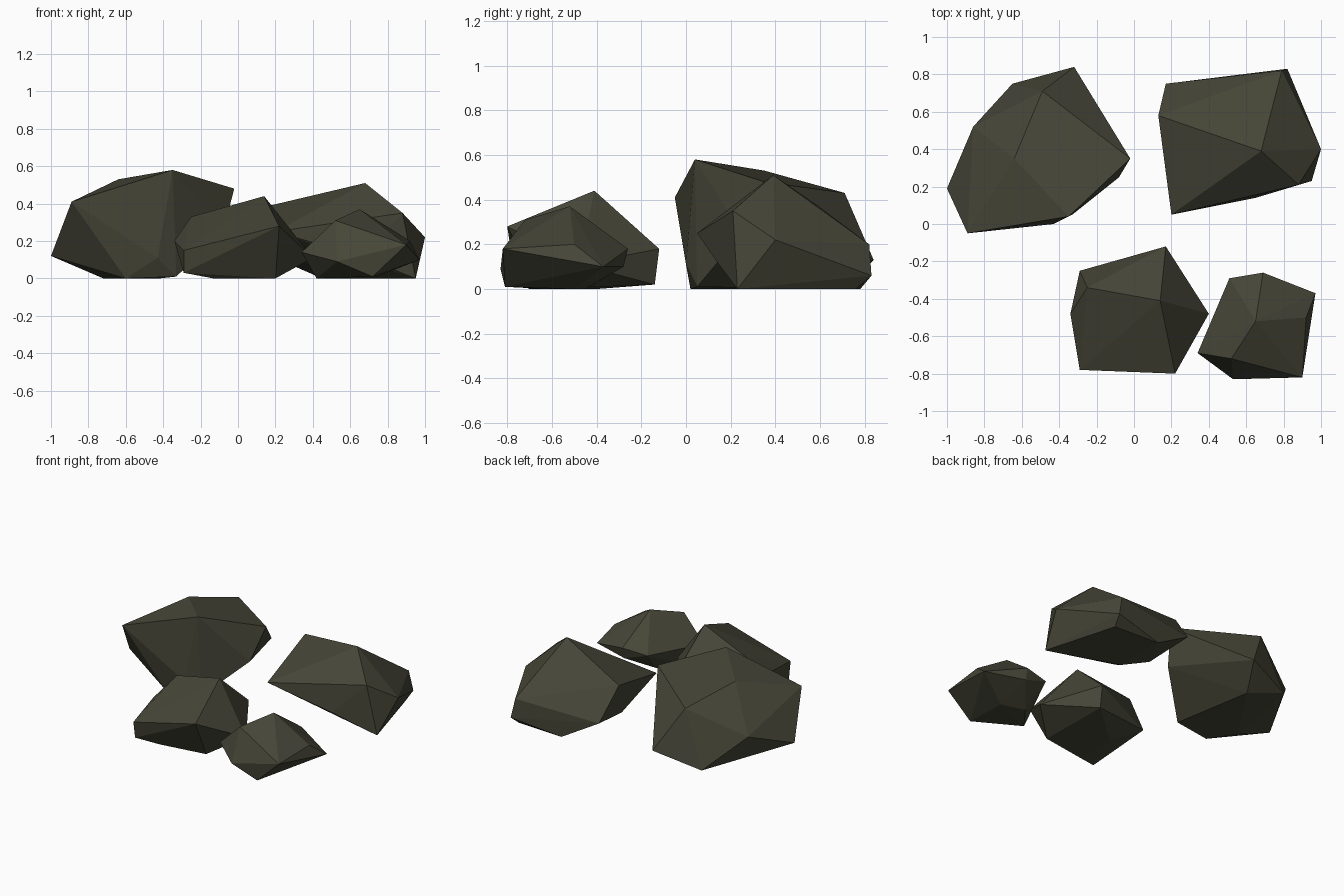
import bpy, bmesh

stone = bpy.data.materials.new("dark_olive_stone")
stone.diffuse_color = (0.06, 0.06, 0.039, 1)


def rock(name, corners):
    """Flat-faced boulder: convex hull around its corner points."""
    bm = bmesh.new()
    for c in corners:
        bm.verts.new(c)
    hull = bmesh.ops.convex_hull(bm, input=bm.verts[:])
    spare = {g for g in hull["geom_interior"] + hull["geom_unused"]
             if isinstance(g, bmesh.types.BMVert)}
    bmesh.ops.delete(bm, geom=list(spare), context='VERTS')
    bmesh.ops.recalc_face_normals(bm, faces=bm.faces[:])
    mesh = bpy.data.meshes.new(name)
    bm.to_mesh(mesh)
    bm.free()
    mesh.materials.append(stone)
    bpy.context.collection.objects.link(bpy.data.objects.new(name, mesh))


# Largest boulder, back left: crown, waist, then base
rock("large_rock", [
    (-0.35, 0.04, 0.58), (-0.64, 0.35, 0.53), (-0.02, 0.35, 0.48),
    (-0.49, 0.71, 0.43), (-0.89, -0.05, 0.41),
    (-0.86, 0.52, 0.25), (-0.08, 0.25, 0.25), (-1.0, 0.19, 0.12),
    (-0.32, 0.84, 0.13), (-0.43, 0.0, 0.11),
    (-0.65, 0.75, 0.04), (-0.60, 0.02, 0.0), (-0.33, 0.05, 0.01),
    (-0.72, 0.2, 0.0), (-0.42, 0.65, 0.0)])

# Wedge boulder, back right
rock("wedge_rock", [
    (0.68, 0.39, 0.51), (0.13, 0.58, 0.38), (0.88, 0.21, 0.35),
    (0.20, 0.05, 0.25), (1.0, 0.40, 0.22), (0.79, 0.82, 0.20),
    (0.17, 0.75, 0.16), (0.65, 0.14, 0.12), (0.22, 0.42, 0.10),
    (0.82, 0.83, 0.06), (0.95, 0.23, 0.0), (0.45, 0.78, 0.0),
    (0.45, 0.4, 0.0), (0.80, 0.76, 0.0)])

# Middle boulder, front
rock("middle_rock", [
    (0.14, -0.41, 0.44), (-0.25, -0.34, 0.33), (0.22, -0.80, 0.28),
    (-0.34, -0.48, 0.20), (0.17, -0.12, 0.18), (-0.29, -0.78, 0.15),
    (0.40, -0.48, 0.11), (-0.29, -0.25, 0.07), (-0.29, -0.76, 0.03),
    (0.17, -0.14, 0.02), (-0.13, -0.7, 0.0), (0.20, -0.65, 0.0),
    (-0.13, -0.4, 0.0)])

# Smallest boulder, front right
rock("small_rock", [
    (0.65, -0.52, 0.37), (0.52, -0.72, 0.31), (0.92, -0.50, 0.20),
    (0.90, -0.82, 0.18), (0.69, -0.26, 0.18), (0.51, -0.29, 0.16),
    (0.34, -0.69, 0.14), (0.97, -0.37, 0.10), (0.53, -0.83, 0.09),
    (0.69, -0.28, 0.10), (0.72, -0.81, 0.01), (0.42, -0.62, 0.0),
    (0.55, -0.45, 0.0), (0.72, -0.5, 0.0)])
